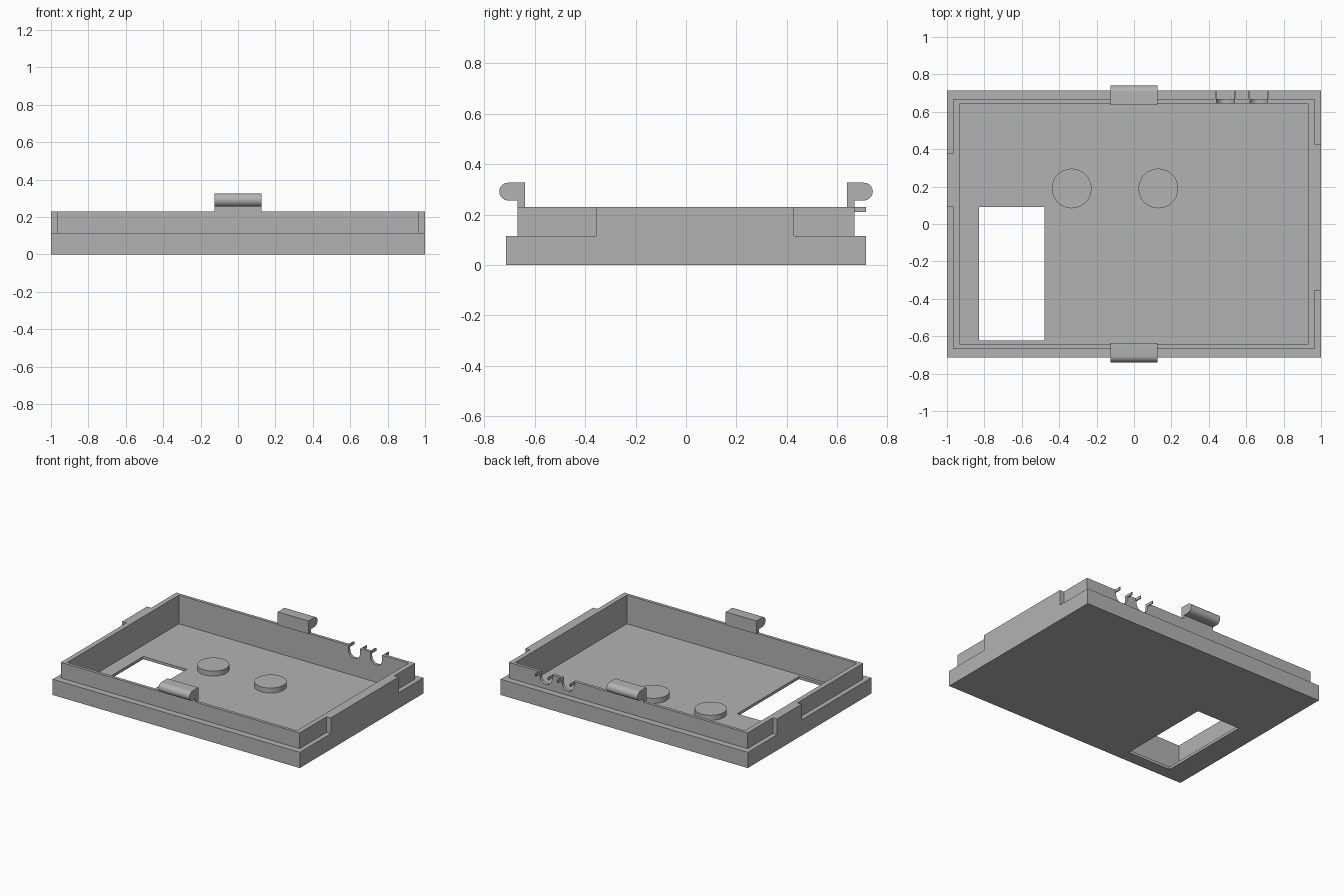
import bpy, bmesh
from math import pi, sin, cos

cube = bpy.data.objects.get("Cube")
if cube:
    bpy.data.objects.remove(cube, do_unlink=True)

grey = bpy.data.materials.new("plain grey")
grey.use_nodes = True
grey.diffuse_color = (0.45, 0.45, 0.45, 1)
grey.node_tree.nodes["Principled BSDF"].inputs["Base Color"].default_value = grey.diffuse_color

# Main sizes
W, D, H = 1.0, 0.714, 0.23
LEDGE, FLOOR = 0.115, 0.02
RIM_X, RIM_Y = 0.966, 0.667
IN_X, IN_Y = 0.93, 0.645


def prism(name, profile, axis, start, end):
    """Extrude a flat profile along an axis; the profile uses the other two axes in order."""
    bm = bmesh.new()
    def place(p, t):
        co = list(p)
        co.insert("xyz".index(axis), t)
        return co
    face = bm.faces.new([bm.verts.new(place(p, start)) for p in profile])
    moved = bmesh.ops.extrude_face_region(bm, geom=[face])["geom"]
    for v in moved:
        if isinstance(v, bmesh.types.BMVert):
            v.co["xyz".index(axis)] = end
    bmesh.ops.recalc_face_normals(bm, faces=bm.faces)
    mesh = bpy.data.meshes.new(name)
    bm.to_mesh(mesh)
    bm.free()
    mesh.materials.append(grey)
    obj = bpy.data.objects.new(name, mesh)
    bpy.context.collection.objects.link(obj)
    return obj


def box(name, x0, x1, y0, y1, z0, z1):
    return prism(name, [(x0, y0), (x1, y0), (x1, y1), (x0, y1)], "z", z0, z1)


def arc(cx, cy, r, a0, a1, n):
    return [(cx + r * cos(a0 + (a1 - a0) * i / n), cy + r * sin(a0 + (a1 - a0) * i / n))
            for i in range(n + 1)]


def activate(obj):
    bpy.ops.object.select_all(action="DESELECT")
    obj.select_set(True)
    bpy.context.view_layer.objects.active = obj


def smooth(obj):
    activate(obj)
    bpy.ops.object.shade_smooth_by_angle(angle=pi / 6)


def cut(target, cutter):
    cutter.hide_render = True
    activate(target)
    mod = target.modifiers.new("cut", "BOOLEAN")
    mod.operation, mod.solver, mod.object = "DIFFERENCE", "EXACT", cutter
    bpy.ops.object.modifier_apply(modifier=mod.name)
    bpy.data.objects.remove(cutter, do_unlink=True)


# Tray: solid block, hollowed out
tray = box("tray", -W, W, -D, D, 0, H)
cut(tray, box("cavity_cutter", -IN_X, IN_X, -IN_Y, IN_Y, FLOOR, 1))

# Outer ledge, leaving a full-height wall section on each side
for s in (-1, 1):
    y0, y1 = sorted((s * RIM_Y, s * 2))
    cut(tray, box("ledge_cutter", -2, 2, y0, y1, LEDGE, 1))
for s, low, high in ((1, -0.355, 0.427), (-1, 0.09, 0.376)):
    x0, x1 = sorted((s * RIM_X, s * 2))
    for y0, y1 in ((-2, low), (high, 2)):
        cut(tray, box("side_cutter", x0, x1, y0, y1, LEDGE, 1))

# Floor window
cut(tray, box("window_cutter", -0.83, -0.478, -0.623, 0.09, -1, 0.1))

# Cable notches in the back wall, with thin lips pointing out
R, NOTCH_Z = 0.048, 0.195
for i, x in enumerate((0.489, 0.667)):
    u_shape = [(x - R, 1)] + arc(x, NOTCH_Z, R, pi, 2 * pi, 20) + [(x + R, 1)]
    cut(tray, prism("notch_cutter", u_shape, "y", 0.6, 0.9))
    for side, s in (("right", -1), ("left", 1)):
        x0, x1 = sorted((x + s * R, x + s * (R + 0.008)))
        box(f"notch_lip_{i + 1}_{side}", x0, x1, IN_Y + 0.01, D, 0.21, H)
smooth(tray)

# Round pads on the floor
for name, x in (("right_pad", -0.333), ("left_pad", 0.13)):
    smooth(prism(name, arc(x, 0.19, 0.106, 0, 2 * pi * 47 / 48, 47), "z", FLOOR, 0.057))

# Snap clips: stem on the wall with a rounded hook pointing out
STEM_IN, STEM_OUT, TOP, R_HOOK = 0.637, 0.667, 0.326, 0.035
for name, s in (("front_clip", -1), ("back_clip", 1)):
    hook = arc(0.705, TOP - R_HOOK, R_HOOK, -pi / 2, pi / 2, 16)
    outline = [(STEM_IN, H), (STEM_OUT, H), (STEM_OUT, TOP - 2 * R_HOOK)] + hook + [(STEM_IN, TOP)]
    smooth(prism(name, [(s * y, z) for y, z in outline], "x", -0.125, 0.125))
